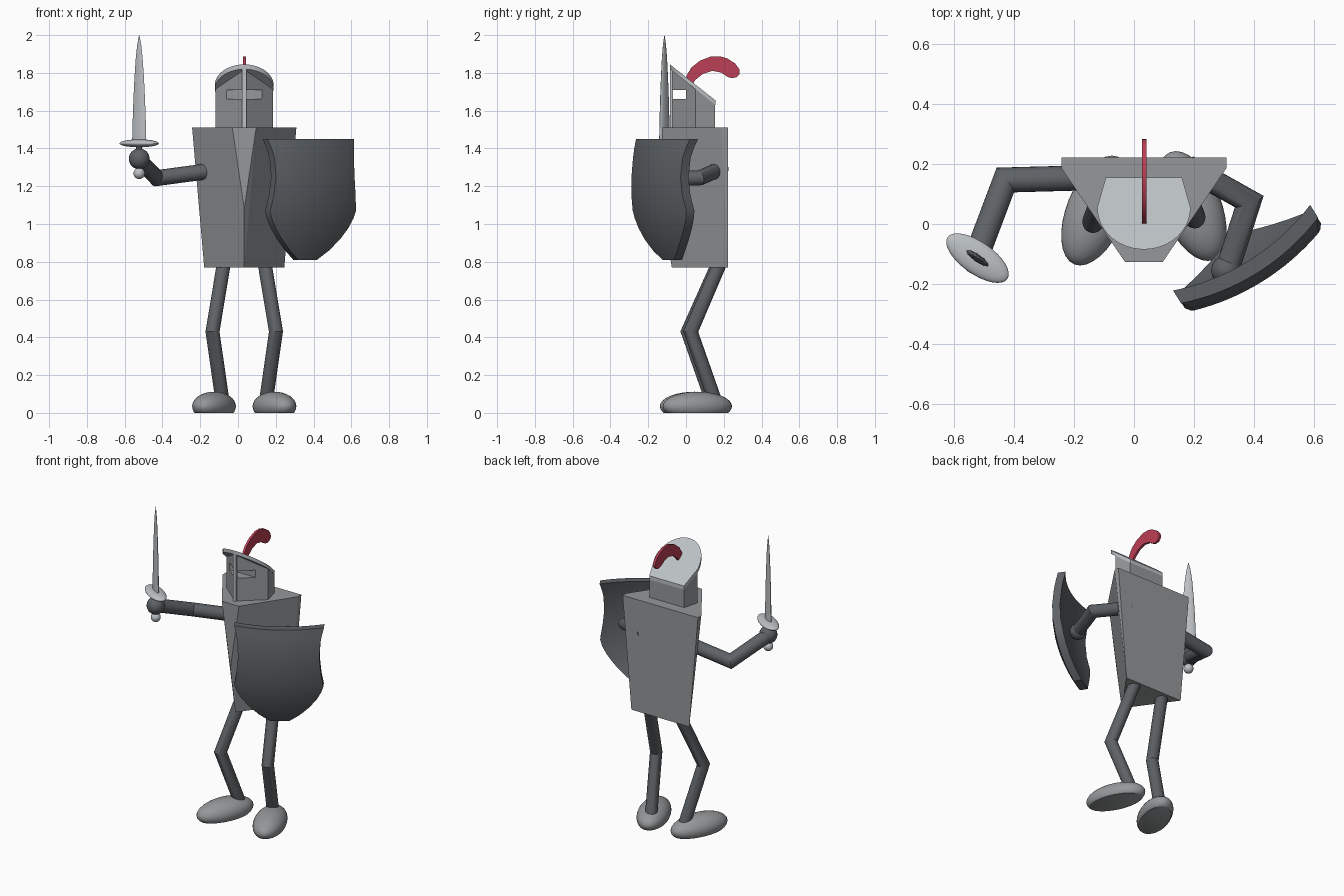
import bpy, bmesh
from math import sin, cos, pi, sqrt, radians
from mathutils import Vector, Matrix

if "Cube" in bpy.data.objects:
    bpy.data.objects.remove(bpy.data.objects["Cube"])

CX = 0.033  # body centre line


def mat(name, rgb):
    m = bpy.data.materials.new(name)
    m.diffuse_color = (*rgb, 1)
    m.use_nodes = True
    m.node_tree.nodes["Principled BSDF"].inputs["Base Color"].default_value = m.diffuse_color
    return m


DARK = mat("dark_iron", (0.11, 0.12, 0.13))
STEEL = mat("steel", (0.3, 0.31, 0.32))
BRIGHT = mat("bright_steel", (0.5, 0.53, 0.55))
RED = mat("plume_red", (0.5, 0.05, 0.09))


def finish(name, bm, material, smooth=None):
    bmesh.ops.recalc_face_normals(bm, faces=bm.faces)
    me = bpy.data.meshes.new(name)
    bm.to_mesh(me)
    bm.free()
    ob = bpy.data.objects.new(name, me)
    bpy.context.collection.objects.link(ob)
    me.materials.append(material)
    if smooth:
        bpy.ops.object.select_all(action='DESELECT')
        ob.select_set(True)
        bpy.context.view_layer.objects.active = ob
        bpy.ops.object.shade_smooth_by_angle(angle=radians(smooth))
    return ob


def loft(name, rings, material, smooth=None):
    """Closed solid through rings of equal point count, capped at both ends."""
    bm = bmesh.new()
    vs = [[bm.verts.new(p) for p in r] for r in rings]
    n = len(vs[0])
    for a, b in zip(vs, vs[1:]):
        for i in range(n):
            j = (i + 1) % n
            bm.faces.new((a[i], a[j], b[j], b[i]))
    bm.faces.new(vs[0])
    bm.faces.new(vs[-1])
    return finish(name, bm, material, smooth)


def limb(name, a, b, c, r, r2=None):
    """Round two-segment tube with a mitred joint at b."""
    a, b, c = Vector(a), Vector(b), Vector(c)
    d1, d2 = (b - a).normalized(), (c - b).normalized()
    nrm = (d1 + d2).normalized()
    q = d1.to_track_quat('Z', 'Y')
    start = [a + q @ Vector((r * cos(t), r * sin(t), 0))
             for t in (2 * pi * i / 24 for i in range(24))]
    mid = [p + d1 * ((b - p).dot(nrm) / d1.dot(nrm)) for p in start]
    end = [p + d2 * (c - p).dot(d2) for p in mid]
    return loft(name, [start, mid, end], DARK, 30)


def ball(name, loc, size, material, rot=0, floor=False):
    bm = bmesh.new()
    m = (Matrix.Translation(loc) @ Matrix.Rotation(rot, 4, 'Z')
         @ Matrix.Diagonal((*size, 1)))
    bmesh.ops.create_uvsphere(bm, u_segments=32, v_segments=16, radius=1, matrix=m)
    if floor:  # flat sole at z = 0
        g = bm.verts[:] + bm.edges[:] + bm.faces[:]
        cut = bmesh.ops.bisect_plane(bm, geom=g, plane_co=(0, 0, 0),
                                     plane_no=(0, 0, -1), clear_outer=True)
        bmesh.ops.edgeloop_fill(bm, edges=[e for e in cut['geom_cut']
                                           if isinstance(e, bmesh.types.BMEdge)])
    return finish(name, bm, material, 40)


# Breastplate: tapered wedge with a flattened chest
bm = bmesh.new()
pts = [(0, -0.127, 1.08), (0, -0.075, 0.77)]
for s in (-1, 1):
    pts += [(s * 0.276, 0.222, 1.51), (s * 0.276, 0.187, 1.51),
            (s * 0.063, -0.127, 1.51), (s * 0.212, 0.222, 0.77)]
for x, y, z in pts:
    bm.verts.new((x + CX, y, z))
bmesh.ops.convex_hull(bm, input=bm.verts)
bmesh.ops.dissolve_limit(bm, angle_limit=radians(2), verts=bm.verts, edges=bm.edges)
finish("breastplate", bm, STEEL)


# Helmet: wedge body under a sloping lid
def lid_z(y):
    return 1.845 - 0.79 * (y + 0.085)


plan = [(-0.127, 0.153), (-0.153, 0.05), (0, -0.082), (0.153, 0.05), (0.127, 0.153)]
helmet = loft("helmet", [[(CX + x, y, 1.505) for x, y in plan],
                         [(CX + x, y, lid_z(y) - 0.022) for x, y in plan]], STEEL)

# Eye slit cutter
bpy.ops.mesh.primitive_cube_add(size=1, location=(CX, -0.1, 1.685))
cutter = bpy.context.object
cutter.name = "eye_slit_cutter"
cutter.scale = (0.6, 0.2, 0.048)
cutter.hide_render = True
cutter.display_type = 'WIRE'
mod = helmet.modifiers.new("eye_slit", 'BOOLEAN')
mod.operation = 'DIFFERENCE'
mod.object = cutter

# Nose ridge bar
bar = [(-0.011, -0.07), (-0.011, -0.086), (0.011, -0.086), (0.011, -0.07)]
loft("nose_ridge", [[(CX + x, y, 1.505) for x, y in bar],
                    [(CX + x, y, lid_z(y) - 0.01) for x, y in bar]], BRIGHT)

# Helmet lid
lid = [(-0.127, 0.156)]
lid += [(-0.156 * cos(pi * i / 24), 0.055 - 0.14 * sin(pi * i / 24)) for i in range(25)]
lid += [(0.127, 0.156)]
loft("helmet_lid", [[(CX + x, y, lid_z(y) - d) for x, y in lid] for d in (0.025, 0)],
     BRIGHT, 30)

# Plume
prof = [(-0.005, 1.745), (0.005, 1.79), (0.03, 1.83), (0.075, 1.865), (0.135, 1.888),
        (0.18, 1.888), (0.22, 1.876), (0.26, 1.85), (0.282, 1.82), (0.284, 1.795),
        (0.268, 1.777), (0.245, 1.772), (0.222, 1.778), (0.185, 1.802), (0.138, 1.811),
        (0.09, 1.795), (0.05, 1.763), (0.03, 1.735)]
loft("plume", [[(CX + x, y, z) for y, z in prof] for x in (-0.006, 0.009)], RED, 35)

# Legs and feet
for s, side, dy in ((-1, "right", 0), (1, "left", 0.015)):
    limb(side + "_leg", (CX + s * 0.105, 0.18 + dy / 2, 0.81),
         (CX + s * 0.168, 0.01 + dy, 0.43), (CX + s * 0.115, 0.14 + dy, 0.06), 0.037)
    ball(side + "_foot", (CX + s * 0.16, 0.045 + dy, 0.035), (0.098, 0.194, 0.077),
         STEEL, s * radians(22), True)

# Arms and hands
SX, SY = -0.523, -0.114
limb("sword_arm", (-0.14, 0.155, 1.282), (-0.43, 0.147, 1.243), (SX, -0.10, 1.34), 0.042)
ball("sword_hand", (SX, SY, 1.345), (0.055,) * 3, DARK)
limb("shield_arm", (0.18, 0.19, 1.295), (0.385, 0.075, 1.245), (0.308, -0.165, 1.235), 0.04)
ball("shield_hand", (0.308, -0.155, 1.235), (0.05,) * 3, DARK)

# Sword
ANG = radians(-35)


def oval(a, b, z, n=16):
    out = []
    for i in range(n):
        t = 2 * pi * i / n
        x, y = a * cos(t), b * sin(t)
        out.append((SX + x * cos(ANG) - y * sin(ANG), SY + x * sin(ANG) + y * cos(ANG), z))
    return out


blade = [(0.046, 1.42), (0.043, 1.53), (0.038, 1.65), (0.031, 1.77),
         (0.022, 1.88), (0.013, 1.95), (0.001, 2.0)]
loft("sword_blade", [oval(w, w * 0.28, z) for w, z in blade], BRIGHT, 50)
ball("sword_guard", (SX, SY, 1.427), (0.122, 0.054, 0.021), BRIGHT, ANG)
loft("sword_grip", [oval(0.016, 0.016, z) for z in (1.26, 1.43)], DARK, 40)
ball("sword_pommel", (SX, SY, 1.268), (0.03,) * 3, BRIGHT)

# Shield: slice of a sphere with a heater outline, turned outward
R, Z0, TH = 0.8, 1.22, 0.05
tx, ty = cos(radians(32)), sin(radians(32))
outline = [(1.45, 0.27), (1.40, 0.257), (1.35, 0.248), (1.25, 0.245), (1.15, 0.255),
           (1.07, 0.268), (1.03, 0.255), (0.98, 0.228), (0.92, 0.182), (0.86, 0.122),
           (0.81, 0.058)]
rings = []
for z, w in outline:
    us = [w * (i / 8 - 1) for i in range(17)]
    ring = []
    for back, row in ((0, us), (TH, us[::-1])):
        for u in row:
            d = sqrt(R * R - u * u - (z - Z0) ** 2) - R - back
            ring.append((0.43 + u * tx + d * ty, -0.192 + u * ty - d * tx, z))
    rings.append(ring)
loft("shield", rings, DARK, 35)
